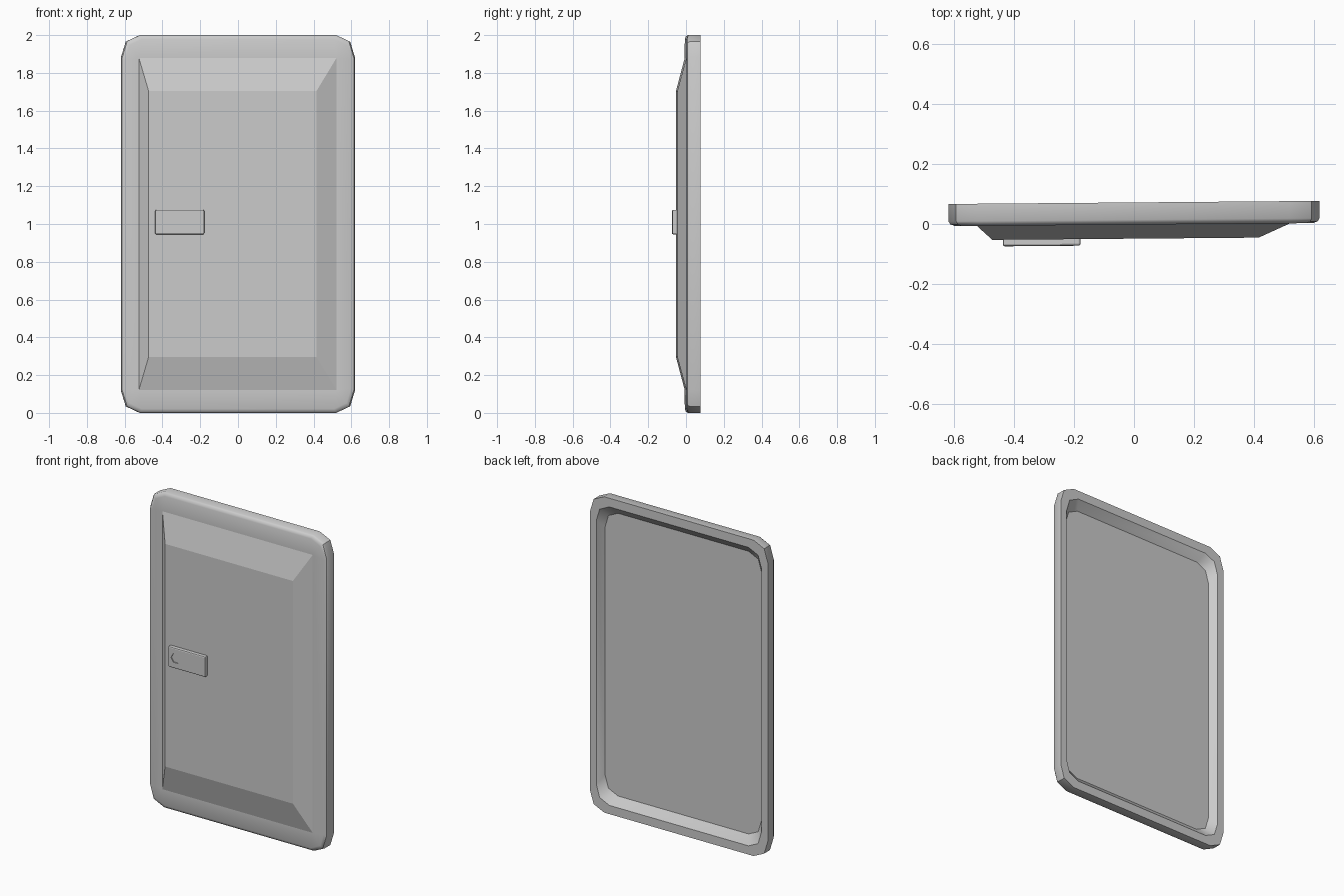
import bpy, bmesh, math
from mathutils import Matrix

if "Cube" in bpy.data.objects:
    bpy.data.objects.remove(bpy.data.objects["Cube"])

TILT = Matrix.Rotation(0.0083, 4, 'Z')   # door hangs very slightly open
MID = 1.0                                # height of the door centre


def finish(name, bm):
    bmesh.ops.remove_doubles(bm, verts=bm.verts, dist=1e-5)
    bmesh.ops.recalc_face_normals(bm, faces=bm.faces)
    for e in bm.edges:
        if len(e.link_faces) == 2 and e.calc_face_angle(0) > 0.65:
            e.smooth = False
    bm.transform(TILT)
    me = bpy.data.meshes.new(name)
    bm.to_mesh(me)
    bm.free()
    ob = bpy.data.objects.new(name, me)
    bpy.context.collection.objects.link(ob)
    return ob


def ring(bm, x0, x1, hz, y, cx=0, cz=0):
    """Closed 12-point rectangle with two-step corners."""
    cut = [(0, 1), (0.26, 0.29), (1, 0)]
    pts = []
    for x, sx, sz in ((x1, 1, 1), (x0, -1, 1), (x0, -1, -1), (x1, 1, -1)):
        for a, b in (cut if sx == sz else cut[::-1]):
            pts.append((x - sx * a * cx, y, MID + sz * (hz - b * cz)))
    return [bm.verts.new(p) for p in pts]


# Door: rings run from the recessed back floor, over the rim, to the front panel
bm = bmesh.new()
specs = [
    (-0.545, 0.545, 0.895, 0.027, 0.09, 0.11),   # recess floor
    (-0.575, 0.575, 0.945, 0.072, 0.09, 0.11),   # inner lip
    (-0.62, 0.62, 1.0, 0.072, 0.1, 0.12),        # back outer edge
    (-0.62, 0.62, 1.0, 0.014, 0.1, 0.12),        # rounded front edge
    (-0.614, 0.614, 0.994, 0.004, 0.097, 0.117),
    (-0.598, 0.598, 0.979, -0.002, 0.09, 0.11),
    (-0.525, 0.522, 0.88, -0.002, 0, 0),         # panel base
    (-0.474, 0.416, 0.705, -0.049, 0, 0),        # panel face
]
rings = [ring(bm, *s) for s in specs]
for k, (a, b) in enumerate(zip(rings, rings[1:])):
    for i in range(12):
        j = (i + 1) % 12
        f = bm.faces.new((a[i], a[j], b[j], b[i]))
        f.smooth = k < 6
bm.faces.new(rings[0])
bm.faces.new(rings[-1])
finish("door_panel", bm)

# Latch plate with bevelled edges
bm = bmesh.new()
bmesh.ops.create_cube(bm, size=1, matrix=Matrix.Translation((-0.309, -0.056, 1.01))
                      @ Matrix.Diagonal((0.26, 0.030, 0.13, 1)))
bmesh.ops.bevel(bm, geom=bm.edges[:], offset=0.007, segments=2, profile=0.5, affect='EDGES')
plate = finish("latch_plate", bm)

# Shallow hexagonal keyhole
bm = bmesh.new()
bmesh.ops.create_cone(bm, cap_ends=True, segments=6, radius1=0.031, radius2=0.031, depth=0.02,
                      matrix=Matrix.Translation((-0.387, -0.075, 1.01))
                      @ Matrix.Rotation(math.pi / 2, 4, 'X') @ Matrix.Rotation(math.pi / 6, 4, 'Z'))
xs = [v.co.x for v in bm.verts]
if max(xs) - min(xs) < 0.06:             # keep points left and right
    c = Matrix.Translation((-0.387, 0, 1.01))
    bm.transform(c @ Matrix.Rotation(math.pi / 6, 4, 'Y') @ c.inverted())
cutter = finish("keyhole_cutter", bm)
cutter.hide_render = True
cutter.hide_set(True)
mod = plate.modifiers.new("keyhole", 'BOOLEAN')
mod.object = cutter
mod.operation = 'DIFFERENCE'
mod.solver = 'EXACT'
